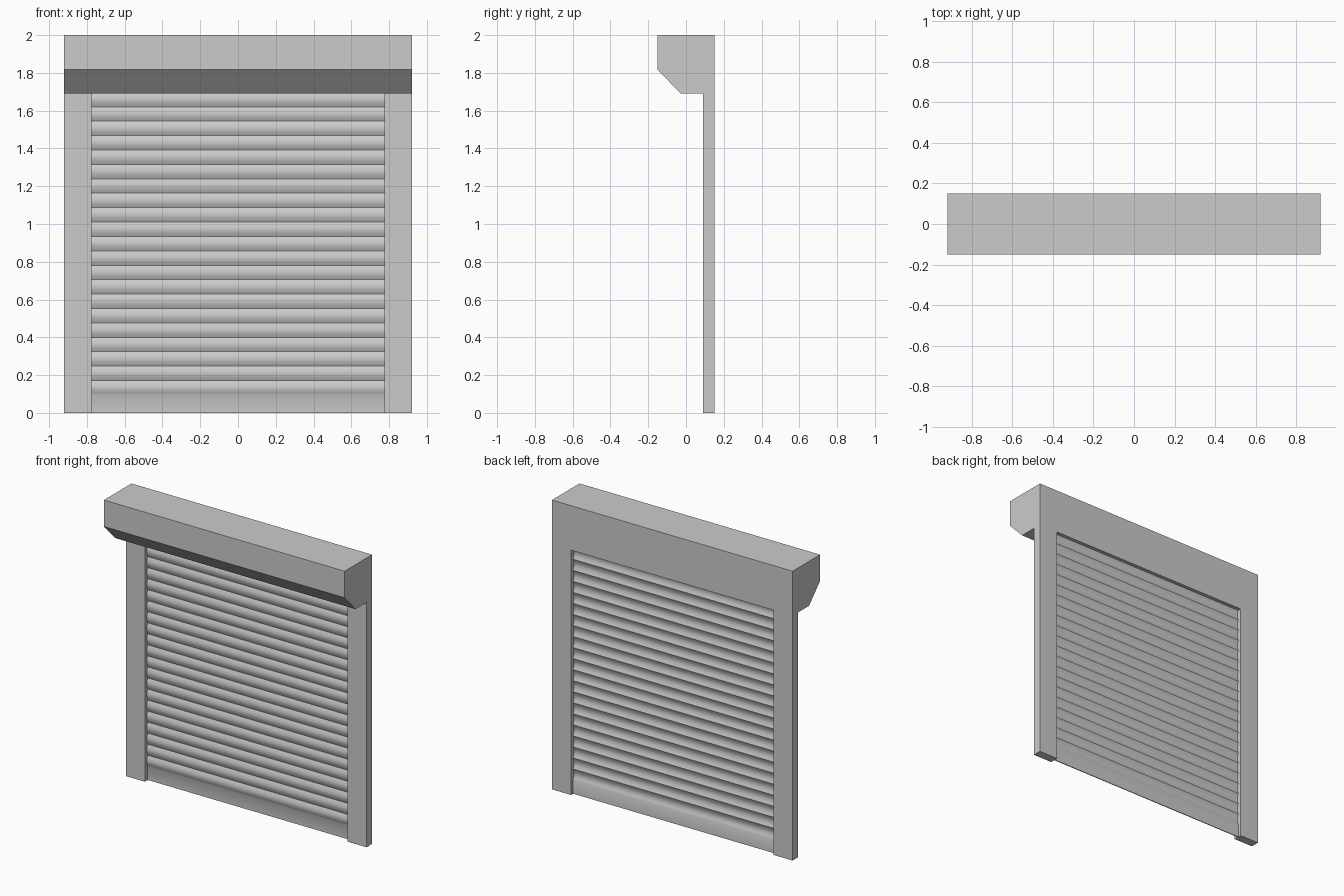
import bpy, math

if "Cube" in bpy.data.objects:
    bpy.data.objects.remove(bpy.data.objects["Cube"])

HALF_W = 0.92      # half of the overall width
OPENING = 0.775    # half of the opening between the rails
BAR_TOP = 0.095    # top of the flat bottom bar
BOX_BOTTOM = 1.692
SLATS = 21


def extrude_x(name, profile, x0, x1, caps=True):
    """Sweep a closed (y, z) profile from x0 to x1."""
    n = len(profile)
    verts = [(x, y, z) for x in (x0, x1) for y, z in profile]
    faces = [(i, (i + 1) % n, n + (i + 1) % n, n + i) for i in range(n)]
    if caps:
        faces += [tuple(reversed(range(n))), tuple(range(n, 2 * n))]
    mesh = bpy.data.meshes.new(name)
    mesh.from_pydata(verts, [], faces)
    obj = bpy.data.objects.new(name, mesh)
    bpy.context.collection.objects.link(obj)
    return obj


# Roller housing with a chamfered lower front edge
extrude_x("roller_housing",
          [(-0.15, 2.0), (-0.15, 1.817), (-0.03, BOX_BOTTOM),
           (0.15, BOX_BOTTOM), (0.15, 2.0)], -HALF_W, HALF_W)

# Guide rails on both sides
rail = [(0.09, 0), (0.15, 0), (0.15, BOX_BOTTOM), (0.09, BOX_BOTTOM)]
for side, x0, x1 in (("left", -HALF_W, -OPENING), ("right", OPENING, HALF_W)):
    extrude_x(side + "_guide_rail", rail, x0, x1)

# Shutter curtain: curved slats bulging to the front above a flat bottom bar
pitch = (BOX_BOTTOM + 0.005 - BAR_TOP) / SLATS
STEPS = 8
wave = [(0.0, BAR_TOP)]
for s in range(SLATS):
    for k in range(1, STEPS + 1):
        t = k / STEPS
        wave.append((0.011 * math.sin(math.pi * t), BAR_TOP + pitch * (s + t)))
front = [(0.121 - d, z) for d, z in wave]
back = [(0.127 - d, z) for d, z in reversed(wave)]
curtain = extrude_x("shutter_curtain", [(0.121, 0)] + front + back + [(0.127, 0)],
                    -OPENING - 0.005, OPENING + 0.005, caps=False)

# Consistent outward normals, smooth slat curves with sharp joints
for obj in list(bpy.context.collection.objects):
    bpy.ops.object.select_all(action='DESELECT')
    obj.select_set(True)
    bpy.context.view_layer.objects.active = obj
    bpy.ops.object.mode_set(mode='EDIT')
    bpy.ops.mesh.select_all(action='SELECT')
    bpy.ops.mesh.normals_make_consistent(inside=False)
    bpy.ops.object.mode_set(mode='OBJECT')
    if obj == curtain:
        bpy.ops.object.shade_smooth_by_angle(angle=math.radians(30))
